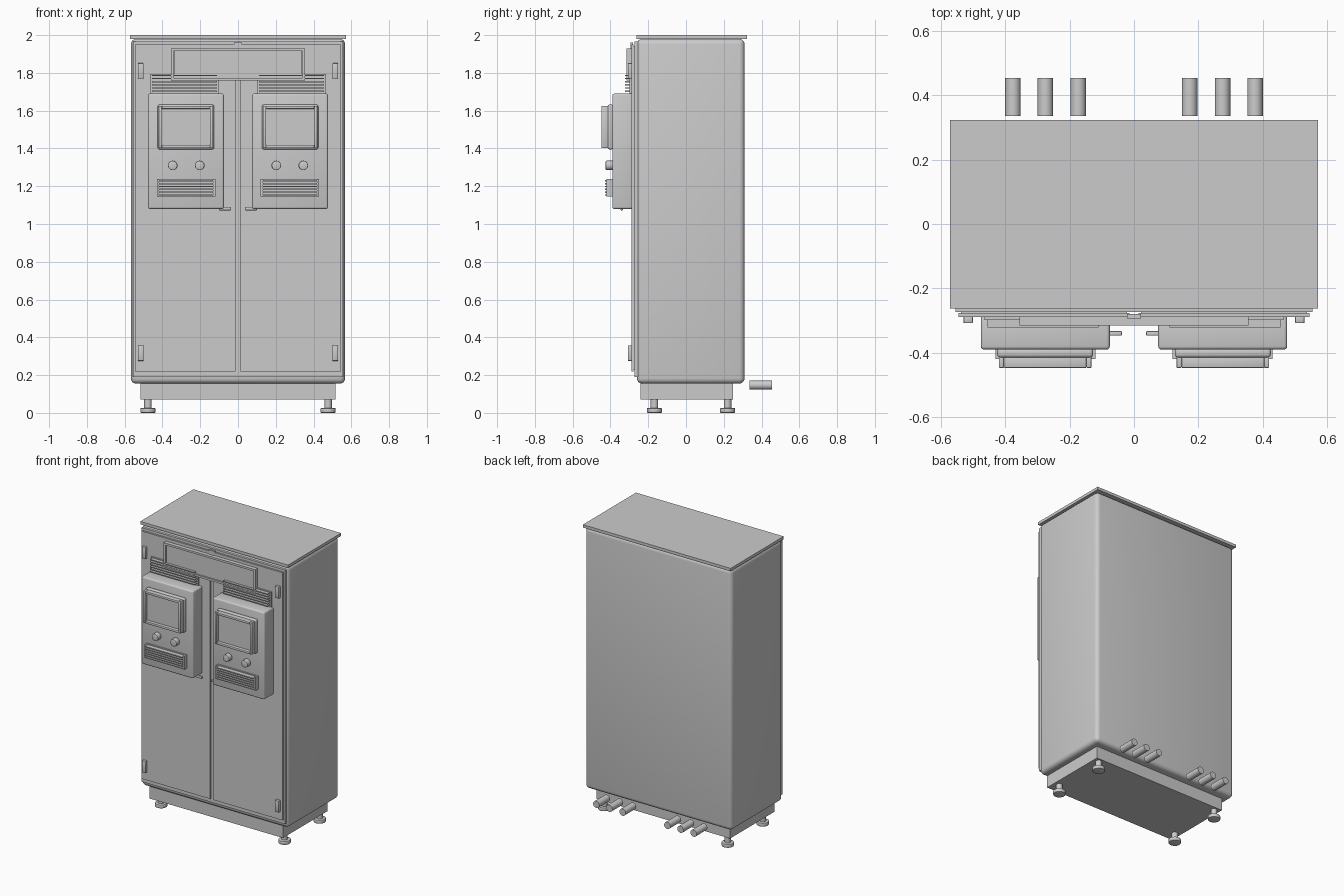
import bpy
import math

cube = bpy.data.objects.get("Cube")
if cube:
    bpy.data.objects.remove(cube, do_unlink=True)

grey = bpy.data.materials.new("light grey metal")
grey.use_nodes = True
COLOUR = (0.6, 0.6, 0.6, 1)
grey.diffuse_color = COLOUR
grey.node_tree.nodes["Principled BSDF"].inputs["Base Color"].default_value = COLOUR


def finish(obj, name, bevel=0, segments=2):
    obj.name = name
    obj.data.materials.append(grey)
    if bevel:
        mod = obj.modifiers.new("Bevel", "BEVEL")
        mod.width = bevel
        mod.segments = segments
        bpy.ops.object.modifier_apply(modifier=mod.name)
        bpy.ops.object.shade_smooth_by_angle(angle=math.radians(40))
    return obj


def box(name, x, y, z, bevel=0, segments=2):
    """Box spanning the given (low, high) ranges."""
    spans = (x, y, z)
    bpy.ops.mesh.primitive_cube_add(size=1, location=[(a + b) / 2 for a, b in spans])
    obj = bpy.context.object
    obj.scale = [abs(b - a) for a, b in spans]
    bpy.ops.object.transform_apply(location=False, rotation=False, scale=True)
    return finish(obj, name, bevel, segments)


def rod(name, centre, radius, length, axis="Y", bevel=0):
    bpy.ops.mesh.primitive_cylinder_add(
        vertices=24, radius=radius, depth=length, location=centre,
        rotation=(math.pi / 2 if axis == "Y" else 0, 0, 0))
    obj = finish(bpy.context.object, name, bevel)
    bpy.ops.object.shade_smooth_by_angle(angle=math.radians(40))
    return obj


def frame(name, x, y, z, rim, bevel=0):
    """Rectangular rim made from four bars."""
    (x0, x1), (z0, z1) = sorted(x), z
    box(name + "_left_bar", (x0, x0 + rim), y, z, bevel)
    box(name + "_right_bar", (x1 - rim, x1), y, z, bevel)
    box(name + "_bottom_bar", (x0 + rim, x1 - rim), y, (z0, z0 + rim), bevel)
    box(name + "_top_bar", (x0 + rim, x1 - rim), y, (z1 - rim, z1), bevel)


def slats(name, x, y, z, count, thick):
    step = (z[1] - z[0] - thick) / (count - 1)
    for i in range(count):
        low = z[0] + i * step
        box(f"{name}_{i + 1}", x, y, (low, low + thick))


# Cabinet shell, roof and plinth
box("cabinet_body", (-0.567, 0.567), (-0.26, 0.31), (0.155, 1.98), 0.028, 4)
box("roof_plate", (-0.571, 0.571), (-0.263, 0.323), (1.98, 2.0))
box("plinth", (-0.516, 0.516), (-0.24, 0.25), (0.07, 0.16))
box("door_surround", (-0.555, 0.555), (-0.273, -0.255), (0.19, 1.965))

# Header panel with rim, and its centre clip
box("header_panel", (-0.34, 0.34), (-0.305, -0.285), (1.77, 1.92))
frame("header_rim", (-0.355, 0.355), (-0.316, -0.285), (1.76, 1.93), 0.014)
box("header_clip", (-0.022, 0.022), (-0.293, -0.28), (1.93, 1.96))

for side, s in (("left", 1), ("right", -1)):
    def span(a, b):
        return (s * a, s * b) if s > 0 else (s * b, s * a)

    # Door, hinges and lever
    box(f"{side}_door", span(0.014, 0.545), (-0.289, -0.277), (0.22, 1.95))
    box(f"{side}_door_gasket", span(0.022, 0.538), (-0.278, -0.27), (0.228, 1.942))
    for place, z in (("lower", 0.275), ("upper", 1.77)):
        box(f"{side}_{place}_hinge", span(0.5, 0.53), (-0.308, -0.285), (z, z + 0.082), 0.004)
    box(f"{side}_lever", span(0.037, 0.1), (-0.347, -0.333), (1.072, 1.09), 0.004)

    # Louvre above the control box
    box(f"{side}_louvre_back", span(0.1, 0.465), (-0.298, -0.285), (1.68, 1.795))
    slats(f"{side}_louvre_slat", span(0.11, 0.455), (-0.322, -0.295), (1.7, 1.79), 6, 0.007)

    # Control box with screen
    box(f"{side}_control_box", span(0.075, 0.476), (-0.39, -0.28), (1.08, 1.69), 0.01, 3)
    box(f"{side}_screen_base", span(0.127, 0.425), (-0.415, -0.385), (1.395, 1.632), 0.01, 3)
    box(f"{side}_screen", span(0.14, 0.41), (-0.425, -0.41), (1.41, 1.62))
    frame(f"{side}_screen_rim", span(0.132, 0.42), (-0.447, -0.412), (1.402, 1.626), 0.016, 0.003)

    # Round knobs
    for place, x in (("inner", 0.203), ("outer", 0.346)):
        rod(f"{side}_{place}_knob", (s * x, -0.405, 1.31), 0.025, 0.04, bevel=0.004)

    # Slatted vent below the knobs
    box(f"{side}_vent_back", span(0.12, 0.43), (-0.398, -0.385), (1.145, 1.237))
    for place, x in (("inner", 0.12), ("outer", 0.418)):
        box(f"{side}_vent_{place}_end", span(x, x + 0.012), (-0.42, -0.385), (1.145, 1.237))
    slats(f"{side}_vent_slat", span(0.132, 0.418), (-0.428, -0.39), (1.15, 1.232), 6, 0.007)

    # Cable pipes behind the base
    for i, x in enumerate((0.173, 0.275, 0.376)):
        rod(f"{side}_cable_pipe_{i + 1}", (s * x, 0.395, 0.147), 0.024, 0.118)

    # Levelling feet
    for place, y in (("front", -0.167), ("back", 0.22)):
        rod(f"{side}_{place}_foot_pad", (s * 0.477, y, 0.013), 0.04, 0.026, "Z", 0.005)
        rod(f"{side}_{place}_foot_stem", (s * 0.477, y, 0.05), 0.02, 0.06, "Z")
